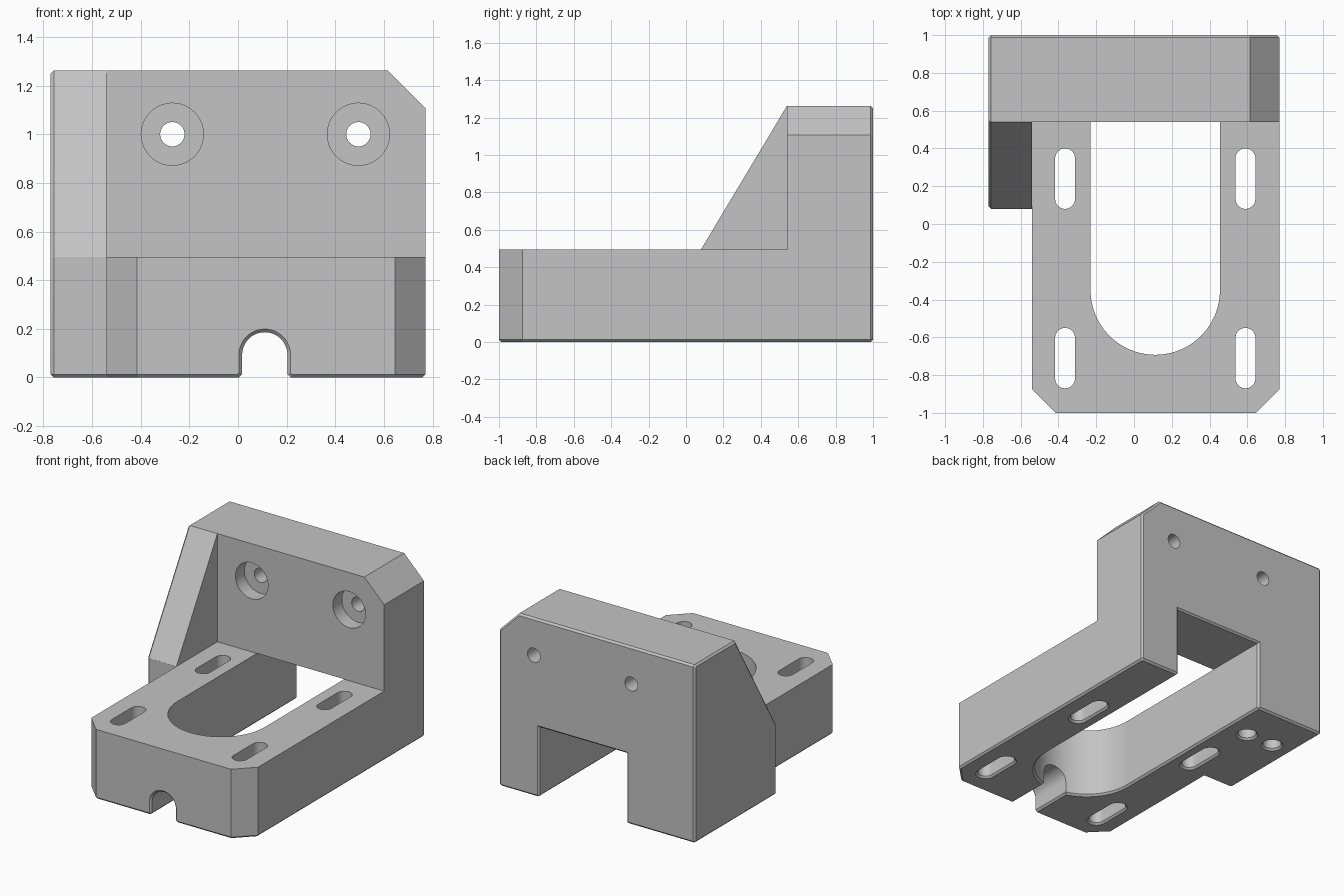
import bpy, bmesh, math
from mathutils import Vector

if "Cube" in bpy.data.objects:
    bpy.data.objects.remove(bpy.data.objects["Cube"], do_unlink=True)

# Main sizes
C = 0.013                       # small edge chamfer
LEFT, RIGHT = -0.77, 0.77
BASE_LEFT, BASE_TOP, TOP = -0.54, 0.495, 1.263
WALL_Y, RIB_Y = 0.54, 0.08
SLOT_X = 0.1125                 # middle of the base

grey = bpy.data.materials.new("plain grey")
grey.use_nodes = True
grey.diffuse_color = (0.55, 0.55, 0.55, 1)
grey.node_tree.nodes["Principled BSDF"].inputs["Base Color"].default_value = grey.diffuse_color


def offset(poly, d):
    """Grow (d > 0) or shrink a polygon with mitred corners."""
    pts = [Vector(p) for p in poly]
    n = len(pts)
    area = sum(pts[i - 1].x * pts[i].y - pts[i].x * pts[i - 1].y for i in range(n))
    s = 1 if area > 0 else -1
    out = []
    for i, p in enumerate(pts):
        e1 = (p - pts[i - 1]).normalized()
        e2 = (pts[(i + 1) % n] - p).normalized()
        n1, n2 = Vector((e1.y, -e1.x)) * s, Vector((e2.y, -e2.x)) * s
        out.append(p + (n1 + n2) * d / (1 + n1.dot(n2)))
    return out


def prism(name, poly, layers, axis="z"):
    """Loft a profile through (position, offset) layers along an axis."""
    place = {"x": lambda a, b, h: (h, a, b),
             "y": lambda a, b, h: (a, h, b),
             "z": lambda a, b, h: (a, b, h)}[axis]
    bm = bmesh.new()
    rings = [[bm.verts.new(place(p[0], p[1], h)) for p in offset(poly, d)]
             for h, d in layers]
    n = len(poly)
    for r1, r2 in zip(rings, rings[1:]):
        for i in range(n):
            j = (i + 1) % n
            bm.faces.new((r1[i], r1[j], r2[j], r2[i]))
    bm.faces.new(rings[0])
    bm.faces.new(rings[-1])
    bmesh.ops.recalc_face_normals(bm, faces=bm.faces)
    mesh = bpy.data.meshes.new(name)
    bm.to_mesh(mesh)
    bm.free()
    ob = bpy.data.objects.new(name, mesh)
    bpy.context.collection.objects.link(ob)
    mesh.materials.append(grey)
    return ob


def arc(cx, cy, r, start, end, steps):
    return [(cx + r * math.cos(math.radians(start + (end - start) * i / steps)),
             cy + r * math.sin(math.radians(start + (end - start) * i / steps)))
            for i in range(steps + 1)]


def circle(cx, cy, r):
    return arc(cx, cy, r, 0, 360, 40)[:-1]


def cut(poly, layers, axis="z"):
    """Subtract a lofted profile from the bracket."""
    tool = prism("cutter", poly, layers, axis)
    tool.hide_render = True
    mod = bracket.modifiers.new("cut", "BOOLEAN")
    mod.operation, mod.solver, mod.object = "DIFFERENCE", "EXACT", tool
    bpy.context.view_layer.objects.active = bracket
    bpy.ops.object.modifier_apply(modifier=mod.name)
    bpy.data.objects.remove(tool, do_unlink=True)


def flared(top):
    """Layers of a cut from the underside with a chamfered mouth."""
    return [(-0.05, C + 0.05), (C, 0), (top, 0)]


# Solid block on the full footprint, chamfered underneath
K = 0.125
footprint = [(RIGHT, 1 - C), (RIGHT - C, 1), (LEFT + C, 1), (LEFT, 1 - C),
             (LEFT, RIB_Y + C), (LEFT + C, RIB_Y), (BASE_LEFT, RIB_Y),
             (BASE_LEFT, K - 1), (BASE_LEFT + K, -1), (RIGHT - K, -1), (RIGHT, K - 1)]
bracket = prism("mounting_bracket", footprint, [(0, -C), (C, 0), (1.4, 0)])

# Sloped side rib and wall top
eps = 0.001
cut([(-1.2, BASE_TOP + eps), (RIB_Y + eps * 0.6, BASE_TOP + eps), (WALL_Y, TOP),
     (1 - C, TOP), (1.2, TOP - C - 0.2), (1.2, 1.6), (-1.2, 1.6)],
    [(LEFT - 0.05, C + 0.05), (LEFT + C, 0), (1, 0)], "x")

# Open space above the base
cut([(BASE_LEFT, -1.2), (1, -1.2), (1, WALL_Y), (BASE_LEFT, WALL_Y)],
    [(BASE_TOP, 0), (1.5, 0)])

# Angled top corner of the wall
cut([(0.477, 1.4), (0.977, 0.9), (0.977, 1.4)],
    [(0.3, 0), (1 - C, 0), (1.05, C + 0.05)], "y")

# Large round-ended opening through base and wall foot
R = 0.3425
cut(arc(SLOT_X, -0.35, R, 180, 360, 48) + [(SLOT_X + R, 1.2), (SLOT_X - R, 1.2)],
    flared(BASE_TOP + eps))
cut([(SLOT_X - R, -0.2), (SLOT_X + R, -0.2), (SLOT_X + R, BASE_TOP), (SLOT_X - R, BASE_TOP)],
    [(1 - C - 0.01, -0.01), (1.05, C + 0.05)], "y")

# Four elongated mounting slots
W = 0.0525
for x in (-0.365, 0.59):
    for y in (0.24, -0.71):
        h = 0.16 - W
        cut(arc(x, y + h, W, 0, 180, 18) + arc(x, y - h, W, 180, 360, 18), flared(0.7))

# Counterbored screw holes in the wall
for x in (-0.27, 0.495):
    cut(circle(x, 1.0, 0.128), [(0.4, 0), (WALL_Y + 0.1, 0)], "y")
    cut(circle(x, 1.0, 0.05), [(0.4, 0), (1.1, 0)], "y")

# Two blind holes under the wall
for x in (-0.4, -0.615):
    cut(circle(x, 0.68, 0.06), flared(0.3))

# Cable notch in the front, with flared feet
r, nx = 0.093, 0.11
notch = arc(nx, r, r, 0, 180, 24) + [(nx - r, C), (nx - r - C - 0.05, -0.05),
                                    (nx + r + C + 0.05, -0.05), (nx + r, C)]
cut(notch, [(-1.04, C + 0.04), (-1 + C, 0), (-0.5, 0)], "y")

# Smooth curved walls, crisp edges
bpy.ops.object.select_all(action="DESELECT")
bracket.select_set(True)
bpy.context.view_layer.objects.active = bracket
bpy.ops.object.shade_smooth_by_angle(angle=math.radians(25))
